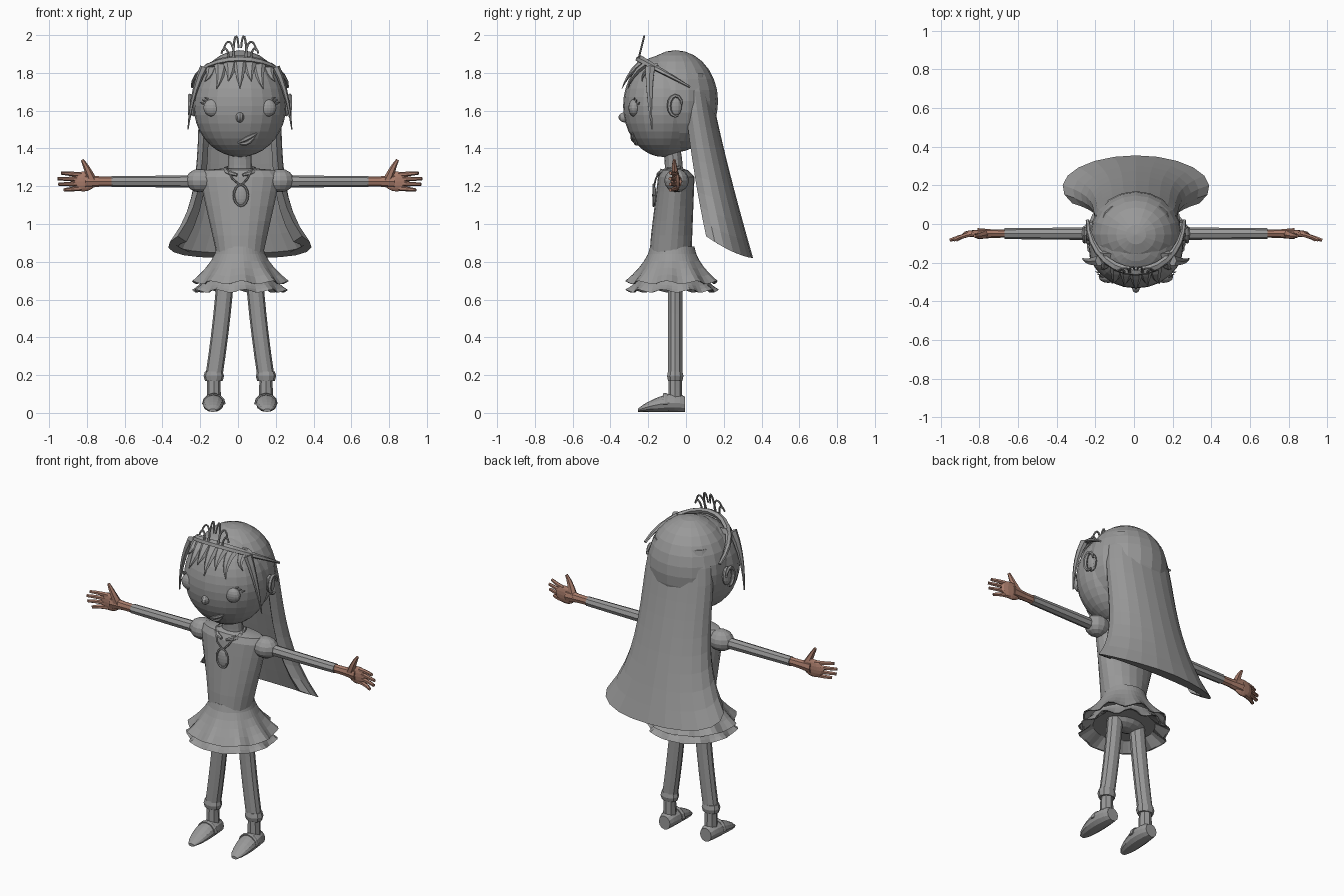
import bpy, bmesh
from math import sin, cos, pi, sqrt
from mathutils import Vector, Matrix

if "Cube" in bpy.data.objects:
    bpy.data.objects.remove(bpy.data.objects["Cube"])

SIDES = ((1, "left"), (-1, "right"))
CENTRE = (0.01, 0, 0)


def material(name, rgb):
    m = bpy.data.materials.new(name)
    m.use_nodes = True
    m.diffuse_color = (*rgb, 1)
    m.node_tree.nodes["Principled BSDF"].inputs["Base Color"].default_value = (*rgb, 1)
    return m


GREY = material("grey", (0.32, 0.32, 0.32))
SKIN = material("skin", (0.39, 0.2, 0.145))


def finish(name, bm, mat):
    bmesh.ops.recalc_face_normals(bm, faces=bm.faces)
    mesh = bpy.data.meshes.new(name)
    bm.to_mesh(mesh)
    bm.free()
    mesh.materials.append(mat)
    part = bpy.data.objects.new(name, mesh)
    part.location = CENTRE
    bpy.context.collection.objects.link(part)


def blend(a, b, t):
    return a + (b - a) * t


def taper(a, b):
    return lambda t: blend(a, b, t)


def swell(tip, middle):
    return lambda t: blend(tip, middle, sin(pi * t))


def steps(count):
    return [i / count for i in range(count + 1)]


def circle(count):
    return [2 * pi * i / count for i in range(count)]


def curve(start, bend, end, count=5):
    """Points on a curve from start to end, pulled towards bend."""
    a, b, c = Vector(start), Vector(bend), Vector(end)
    return [blend(blend(a, b, t), blend(b, c, t), t) for t in steps(count)]


def loft(name, rings, mat=GREY):
    """Skin a list of closed rings holding equally many points."""
    bm = bmesh.new()
    rows = [[bm.verts.new(p) for p in ring] for ring in rings]
    for low, high in zip(rows, rows[1:]):
        for i in range(len(low)):
            bm.faces.new((low[i - 1], low[i], high[i], high[i - 1]))
    bm.faces.new(rows[0])
    bm.faces.new(rows[-1])
    finish(name, bm, mat)


def tube(name, path, radius, sides=6, flat=1, mat=GREY, ref=(0, 1, 0)):
    """Tube along a path; radius is a rule over its length, flat scales it along ref."""
    path = [Vector(p) for p in path]
    rings, last = [], len(path) - 1
    for i, p in enumerate(path):
        along = path[min(i + 1, last)] - path[max(i - 1, 0)]
        across = along.cross(Vector(ref)).normalized()
        depth = across.cross(along).normalized() * flat
        r = radius(i / last)
        rings.append([p + (across * cos(a) + depth * sin(a)) * r for a in circle(sides)])
    loft(name, rings, mat)


def ball(name, loc, radii, u=16, v=10, mat=GREY):
    bm = bmesh.new()
    place = Matrix.Translation(loc) @ Matrix.Diagonal((*radii, 1))
    bmesh.ops.create_uvsphere(bm, u_segments=u, v_segments=v, radius=1, matrix=place)
    finish(name, bm, mat)


# Head and face
HEAD, HEAD_SIZE = Vector((0, -0.12, 1.625)), Vector((0.245, 0.213, 0.27))


def on_face(x, z, out=0):
    """Point on the front of the head, moved forward by out."""
    u, v = (x - HEAD.x) / HEAD_SIZE.x, (z - HEAD.z) / HEAD_SIZE.z
    return Vector((x, HEAD.y - HEAD_SIZE.y * sqrt(max(1 - u * u - v * v, 0)) - out, z))


ball("head", HEAD, HEAD_SIZE, 24, 18)
ball("nose", on_face(0, 1.565, -0.01), (0.023, 0.04, 0.028), 10, 8)
for bow, lip in ((0.012, "upper_lip"), (-0.012, "lower_lip")):
    tube(lip, [on_face(0.1 * t - 0.01, 1.43 + 0.05 * t * t + bow * sin(pi * t)) for t in steps(5)],
         swell(0.004, 0.013))
for s, side in SIDES:
    eye_x, eye_z = s * 0.143, 1.615
    ball(side + "_eye", on_face(eye_x, eye_z, -0.02), (0.05, 0.032, 0.047))
    for k in range(3):
        x, z = eye_x + s * (0.025 + 0.012 * k), eye_z + 0.045 - 0.012 * k
        tube(side + "_eyelash", [on_face(x, z), on_face(x + s * 0.02, z + 0.01, 0.02)],
             taper(0.006, 0.001))
    # Ear with raised rim
    ear = Vector((s * 0.245, -0.055, 1.625))
    ball(side + "_ear", ear, (0.022, 0.033, 0.055), 12, 8)
    tube(side + "_ear_rim", [ear + Vector((s * 0.02, -0.035 * cos(a), 0.055 * sin(a)))
                             for a in [blend(-2, 3, t) for t in steps(10)]],
         swell(0.006, 0.012), ref=(1, 0, 0))
    # Lock of hair beside the face
    tube(side + "_side_lock", curve((s * 0.19, -0.19, 1.83), (s * 0.255, -0.2, 1.7), (s * 0.275, -0.18, 1.5)),
         taper(0.022, 0.003), flat=1.3)

# Hair: scalp cap and a long flaring crescent sheet
ball("hair_cap", (0, -0.055, 1.65), (0.237, 0.225, 0.27), 20, 14)


def hair_ring(t):
    width, z = 0.22 + 0.16 * t ** 4 - 0.05 * (1 - t) ** 12, blend(1.8, 0.82, t)
    front, back = blend(-0.02, 0.1, t ** 1.3), blend(0.12, 0.355, t ** 1.2)
    middle = blend(front, back, 0.35)
    arc = [blend(-pi / 6, pi * 7 / 6, f) for f in steps(14)]
    outer = [(width * cos(a), blend(middle, back, sin(a))) for a in arc]
    inner = [(0.86 * width * cos(a), blend(middle, back, sin(a) * 0.45)) for a in reversed(arc)]
    return [(x, y, z + 0.12 * t * t * ((back - y) / (back - front)) ** 1.5) for x, y in outer + inner]


loft("long_hair", [hair_ring(t) for t in steps(10)])

# Fringe strands from the band down the forehead
for k in range(-3, 4):
    root, tip = 0.05 * k, 0.062 * k
    top, bottom = 1.85 - 0.6 * root ** 2, 1.715 + 0.04 * (k % 2)
    tube("fringe_strand", [on_face(blend(root, tip, t * t), blend(top, bottom, t), 0.004 + 0.015 * t)
                           for t in steps(4)], lambda t: 0.036 * (1 - t) + 0.002, flat=0.5)

# Tiara band with pairs of curls
tube("tiara_band", [(0.25 * cos(a), 0.02 - 0.265 * sin(a), 1.725 + 0.15 * sin(a))
                    for a in [pi * t for t in steps(14)]], swell(0.01, 0.024), flat=0.7, ref=(0, -0.4, 1))
for s, side in SIDES:
    for base, spread, height in ((0.035, -0.015, 0.115), (0.03, 0.03, 0.085), (0.06, 0.02, 0.05)):
        bends = [0.85 * pi * t for t in steps(8)]
        tube(side + "_tiara_curl", [(s * (base + spread * (1 - cos(a))), -0.25 + 0.25 * height * sin(a),
                                     1.88 + height * sin(a)) for a in bends], taper(0.006, 0.005))

# Neck and bodice
tube("neck", curve((0, -0.065, 1.24), (0, -0.06, 1.33), (0, -0.08, 1.42)), taper(0.065, 0.06), 12, flat=0.75)


def bodice_ring(z, width, front, back, drop=0):
    """Oval ring whose front dips by drop."""
    middle = (front + back) / 2
    return [(width * cos(a), blend(middle, back, sin(a)), z - drop * max(0, -sin(a)) ** 2)
            for a in circle(20)]


body = [bodice_ring(blend(0.86, 1.25, t), blend(0.128, 0.215, t), blend(-0.195, -0.148, t),
                    blend(0.03, 0.045, t), 0 if t else 0.05) for t in steps(5)]
loft("bodice", body + [bodice_ring(1.285, 0.19, -0.13, 0.01), bodice_ring(1.295, 0.08, -0.11, -0.02)])

# Pendant necklace
PENDANT = Vector((0.005, -0.168, 1.152))
ball("pendant", PENDANT, (0.034, 0.011, 0.052), 14, 8)
tube("pendant_rim", [PENDANT + Vector((0.037 * cos(a), -0.004, 0.056 * sin(a)))
                     for a in [2 * pi * t for t in steps(16)]], taper(0.006, 0.006))


# Skirt: wavy flared layers, hollow underneath
def ruffle(name, top, bottom, narrow, wide, waves):
    def ring(t, scale=1):
        points = []
        for a in circle(48):
            wave = 0.055 * t * t * sin(waves * a + waves)
            r = scale * blend(narrow, wide, t ** 1.5) * (1 + wave)
            points.append((r * cos(a), r * 0.96 * sin(a) - 0.073, blend(top, bottom, t) + 0.16 * wave))
        return points
    loft(name, [ring(t) for t in steps(5)] + [ring(1, 0.96), ring(0.4, 0.85)])


ruffle("skirt", 0.88, 0.69, 0.122, 0.247, 9)
ruffle("lower_ruffle", 0.72, 0.645, 0.19, 0.247, 10)
ball("hips", (0, -0.06, 0.72), (0.13, 0.085, 0.07), 14, 8)

ARM_Y, ARM_Z, LEG_Y, FOOT_X = -0.05, 1.225, -0.057, 0.138
for s, side in SIDES:
    # Collar flap and necklace cord
    tube(side + "_collar", curve((s * 0.015, -0.15, 1.26), (s * 0.11, -0.13, 1.28), (s * 0.06, -0.03, 1.3)),
         swell(0.008, 0.016))
    tube(side + "_necklace_cord", [PENDANT + Vector((0, 0, 0.05)), (s * 0.04, -0.16, 1.24),
                                   (s * 0.065, -0.13, 1.29)], taper(0.005, 0.005))
    # Puffed shoulder, sleeve and wrist
    ball(side + "_puff_sleeve", (s * 0.212, ARM_Y, ARM_Z + 0.005), (0.075, 0.065, 0.062), 12, 8)
    tube(side + "_sleeve", [(s * blend(0.2, 0.68, t), ARM_Y, ARM_Z) for t in steps(3)],
         taper(0.033, 0.028), 8)
    tube(side + "_wrist", [(s * x, ARM_Y, ARM_Z) for x in (0.67, 0.74, 0.82)],
         lambda t: 0.026 - 0.016 * t * (1 - t) + 0.01 * t, 8, mat=SKIN, flat=0.8)
    # Hand
    ball(side + "_palm", (s * 0.83, ARM_Y, ARM_Z), (0.068, 0.019, 0.053), 12, 8, SKIN)
    for k, finger in enumerate(("index", "middle", "ring", "little")):
        lean = 1.5 - k
        reach = 0.965 - 0.012 * (k - 1.3) ** 2
        tube(f"{side}_{finger}_finger",
             curve((s * 0.84, ARM_Y, ARM_Z + 0.024 * lean), (s * 0.9, ARM_Y - 0.01, ARM_Z + 0.027 * lean),
                   (s * reach, ARM_Y - 0.034, ARM_Z + 0.03 * lean), 3), taper(0.0145, 0.009), mat=SKIN)
    tube(side + "_thumb", curve((s * 0.78, ARM_Y, ARM_Z), (s * 0.81, -0.065, 1.3), (s * 0.835, -0.062, 1.34)),
         taper(0.026, 0.008), mat=SKIN)
    # Leg, trouser cuff and ankle
    tube(side + "_leg", curve((s * 0.075, LEG_Y, 0.74), (s * 0.095, LEG_Y, 0.47), (s * FOOT_X, LEG_Y, 0.19)),
         taper(0.046, 0.045), 10, flat=0.88)
    tube(side + "_cuff", [(s * FOOT_X, LEG_Y, z) for z in (0.22, 0.195, 0.17)], swell(0.047, 0.054), 10, flat=0.85)
    tube(side + "_ankle", [(s * FOOT_X, LEG_Y, z) for z in (0.2, 0.13, 0.07)], taper(0.034, 0.038), 8)
    # Shoe with strap
    shoe = []
    for t in steps(9):
        fullness = sin(pi * blend(0.12, 0.98, t)) ** 0.4
        width, height = 0.056 * fullness, blend(0.06, 0.025, t) * fullness
        shoe.append([(s * (FOOT_X + 0.006 * t) + width * cos(a), blend(-0.005, -0.255, t),
                      0.005 + height * (1 + sin(a))) for a in circle(12)])
    loft(side + "_shoe", shoe)
    tube(side + "_shoe_strap", [(s * FOOT_X + 0.057 * cos(a), -0.11, 0.045 + 0.055 * sin(a))
                                for a in [pi * t for t in steps(6)]], taper(0.006, 0.006), flat=2.3)
